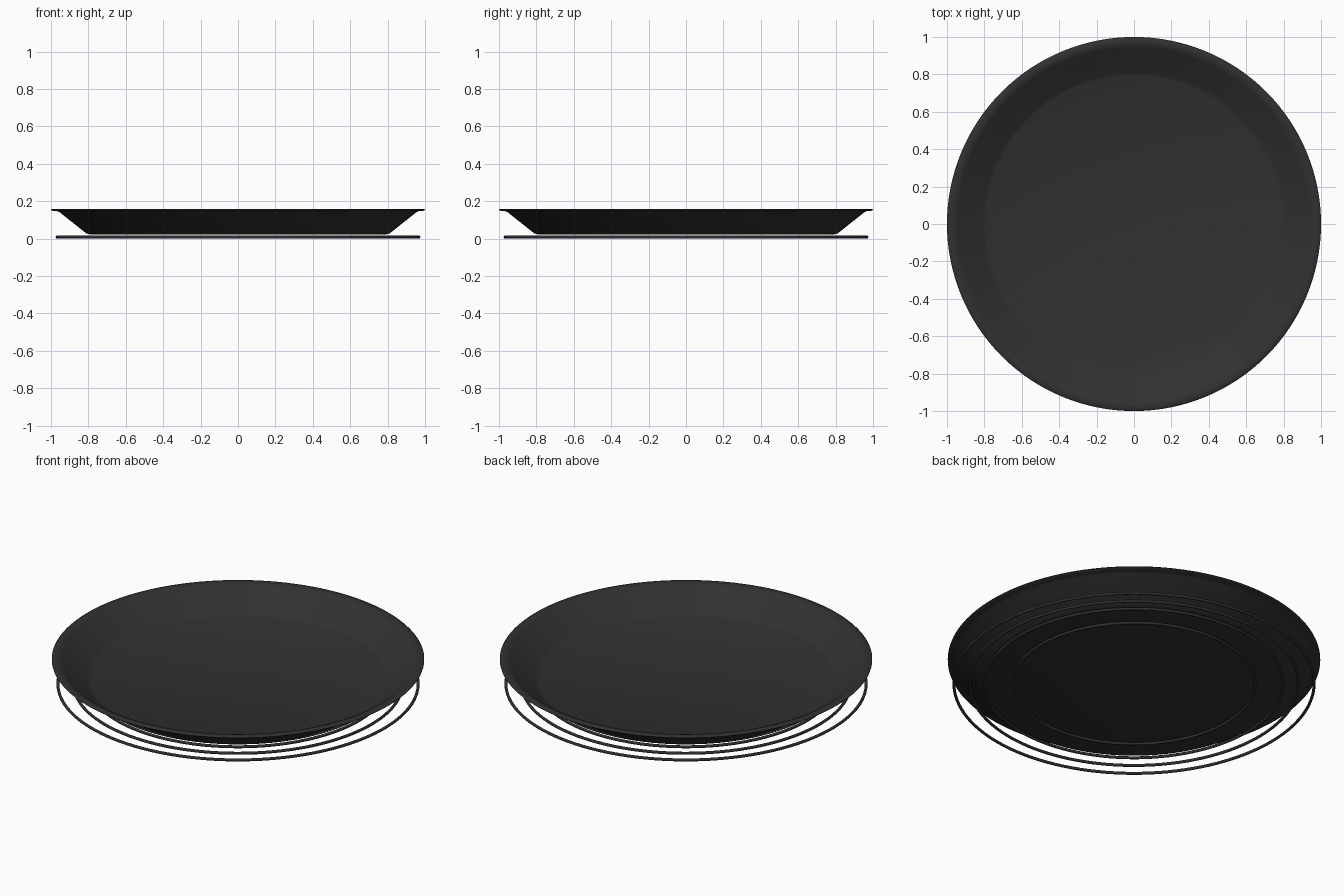
import bpy, bmesh, math
from mathutils import Matrix

old = bpy.data.objects.get("Cube")
if old:
    bpy.data.objects.remove(old, do_unlink=True)

charcoal = bpy.data.materials.new("charcoal_coating")
charcoal.use_nodes = True
color = (0.03, 0.03, 0.03, 1)
charcoal.diffuse_color = color
charcoal.node_tree.nodes["Principled BSDF"].inputs["Base Color"].default_value = color


def lathe(name, profile, steps, closed):
    """Spin a radius/height profile around the z axis."""
    bm = bmesh.new()
    verts = [bm.verts.new((r, 0, z)) for r, z in profile]
    pairs = list(zip(verts, verts[1:]))
    if closed:
        pairs.append((verts[-1], verts[0]))
    edges = [bm.edges.new(p) for p in pairs]
    bmesh.ops.spin(bm, geom=verts + edges, cent=(0, 0, 0), axis=(0, 0, 1),
                   angle=math.tau, steps=steps, use_merge=False)
    bmesh.ops.remove_doubles(bm, verts=bm.verts, dist=0.0001)
    bmesh.ops.recalc_face_normals(bm, faces=bm.faces)
    mesh = bpy.data.meshes.new(name)
    bm.to_mesh(mesh)
    bm.free()
    mesh.materials.append(charcoal)
    obj = bpy.data.objects.new(name, mesh)
    bpy.context.collection.objects.link(obj)
    bpy.ops.object.select_all(action="DESELECT")
    obj.select_set(True)
    bpy.context.view_layer.objects.active = obj
    bpy.ops.object.shade_smooth_by_angle(angle=math.radians(50))
    return obj


# Pan: underside, sloped wall, flat lip, then back down the inside
lathe("pan", [
    (0, 0.022), (0.79, 0.022), (0.81, 0.027),
    (0.95, 0.138), (0.97, 0.148), (0.995, 0.149), (1.0, 0.154),
    (0.995, 0.159), (0.965, 0.159), (0.945, 0.15),
    (0.81, 0.042), (0.79, 0.034), (0, 0.034)], 128, False)

# Concentric wire rings under the pan
wire = 0.008
for name, radius in (("inner_ring", 0.65), ("base_ring", 0.80),
                     ("middle_ring", 0.882), ("outer_ring", 0.967)):
    circle = [(radius + wire * math.cos(math.tau * i / 12),
               wire + wire * math.sin(math.tau * i / 12)) for i in range(12)]
    lathe(name, circle, 128, True)
